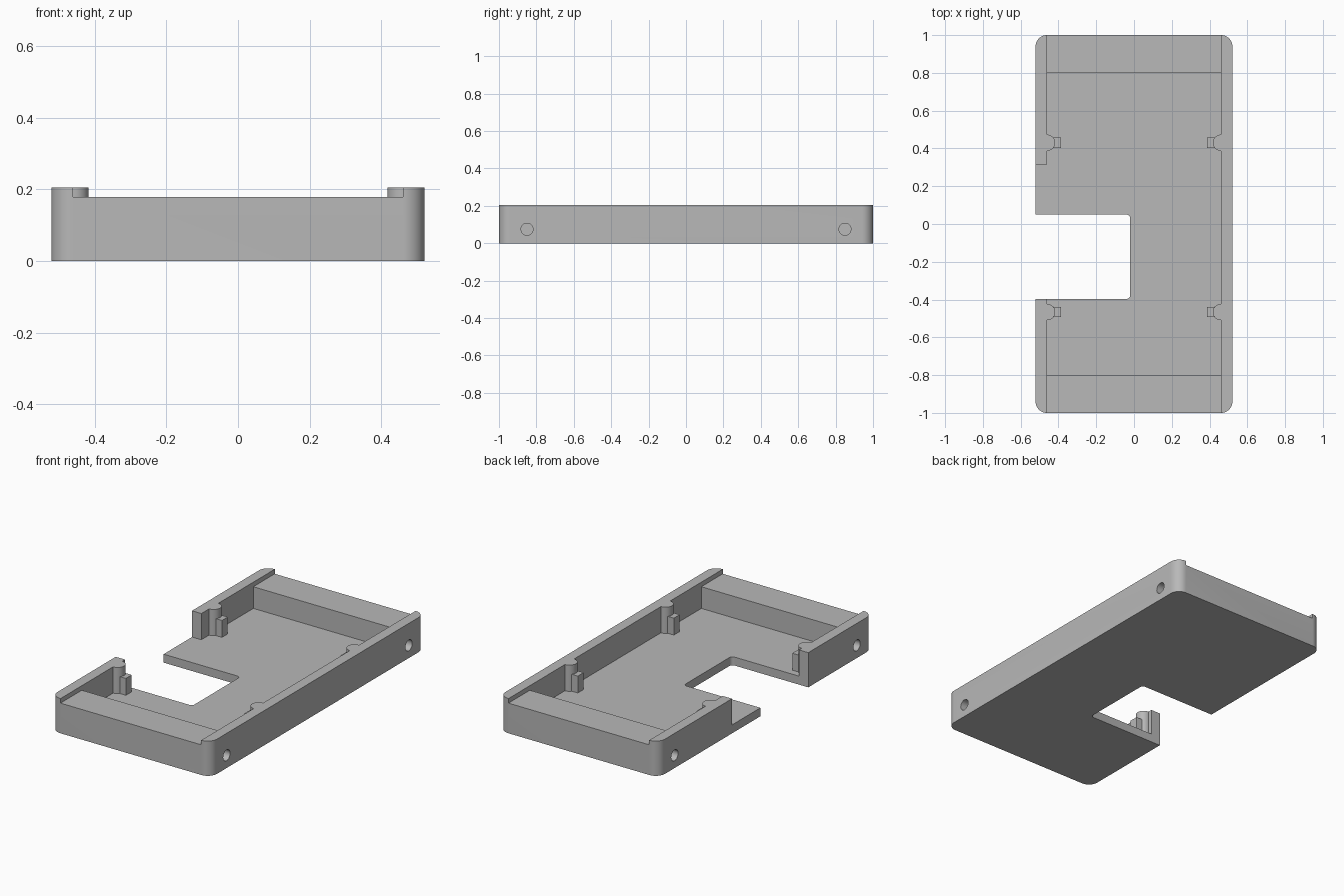
import bpy, bmesh, math
from mathutils import Matrix

cube = bpy.data.objects.get("Cube")
if cube:
    bpy.data.objects.remove(cube, do_unlink=True)

# Main sizes
HX, HY, H = 0.521, 1.0, 0.205      # half width, half length, rail height
INNER, FLOOR, STEP = 0.46, 0.05, 0.178
END = 0.80                         # inner face of the end blocks
POST_R = 0.043

grey = bpy.data.materials.new("plain grey")
grey.use_nodes = True
grey.diffuse_color = (0.48, 0.48, 0.48, 1)
grey.node_tree.nodes["Principled BSDF"].inputs["Base Color"].default_value = grey.diffuse_color


def finish(name, bm):
    bmesh.ops.recalc_face_normals(bm, faces=bm.faces)
    mesh = bpy.data.meshes.new(name)
    bm.to_mesh(mesh)
    bm.free()
    mesh.materials.append(grey)
    ob = bpy.data.objects.new(name, mesh)
    bpy.context.collection.objects.link(ob)
    return ob


def box(name, x0, x1, y0, y1, z0, z1, radius=0, segments=12):
    """Box between two corners, with optional rounded upright edges."""
    bm = bmesh.new()
    bmesh.ops.create_cube(bm, size=1)
    for v in bm.verts:
        v.co = ((x0 + x1) / 2 + v.co.x * (x1 - x0),
                (y0 + y1) / 2 + v.co.y * (y1 - y0),
                (z0 + z1) / 2 + v.co.z * (z1 - z0))
    if radius:
        upright = [e for e in bm.edges
                   if abs(e.verts[0].co.z - e.verts[1].co.z) > 1e-4]
        bmesh.ops.bevel(bm, geom=upright, offset=radius, segments=segments,
                        profile=0.5, affect='EDGES')
    return finish(name, bm)


def side_drill(x, y, z, radius, length):
    bm = bmesh.new()
    bmesh.ops.create_cone(bm, cap_ends=True, segments=32, radius1=radius,
                          radius2=radius, depth=length)
    bm.transform(Matrix.Translation((x, y, z)) @ Matrix.Rotation(math.pi / 2, 4, 'Y'))
    return finish("drill", bm)


def select_only(ob):
    bpy.ops.object.select_all(action='DESELECT')
    ob.select_set(True)
    bpy.context.view_layer.objects.active = ob


def cut(target, cutter):
    select_only(target)
    mod = target.modifiers.new("cut", 'BOOLEAN')
    mod.operation, mod.solver, mod.object = 'DIFFERENCE', 'EXACT', cutter
    bpy.ops.object.modifier_apply(modifier=mod.name)
    bpy.data.objects.remove(cutter, do_unlink=True)


def smooth(ob):
    select_only(ob)
    bpy.ops.object.shade_smooth_by_angle(angle=math.radians(30))


# Tray body, carved from a rounded block
tray = box("tray_body", -HX, HX, -HY, HY, 0, H, 0.06)
cut(tray, box("pocket", -INNER, INNER, -END, END, FLOOR, 0.4))
cut(tray, box("end_step", -INNER, INNER, -1.2, 1.2, STEP, 0.4))
cut(tray, box("wall_gap", -0.7, -INNER + 0.02, -0.3, 0.315, FLOOR, 0.4))
cut(tray, box("side_notch", -0.8, -0.02, -0.397, 0.05, -0.2, 0.4, 0.02, 6))

# Blind screw holes in both long sides
for side in (-1, 1):
    for y in (-0.85, 0.85):
        cut(tray, side_drill(side * HX, y, 0.075, 0.032, 0.2))
smooth(tray)

# Half-round posts on the walls, each with a lower tab
for side, side_name in ((-1, "right"), (1, "left")):
    for y, end_name in ((-0.466, "front"), (0.43, "back")):
        bm = bmesh.new()
        arc = [math.pi * i / 20 for i in range(21)]
        verts = [bm.verts.new((side * (INNER - POST_R * math.sin(a)),
                               y + POST_R * math.cos(a), FLOOR)) for a in arc]
        face = bm.faces.new(verts)
        top = bmesh.ops.extrude_face_region(bm, geom=[face])["geom"]
        bmesh.ops.translate(bm, vec=(0, 0, H - FLOOR),
                            verts=[g for g in top if isinstance(g, bmesh.types.BMVert)])
        smooth(finish(f"{end_name}_{side_name}_post", bm))
        xs = sorted((side * 0.387, side * 0.43))
        box(f"{end_name}_{side_name}_tab", *xs, y - 0.027, y + 0.027, FLOOR, 0.15)
